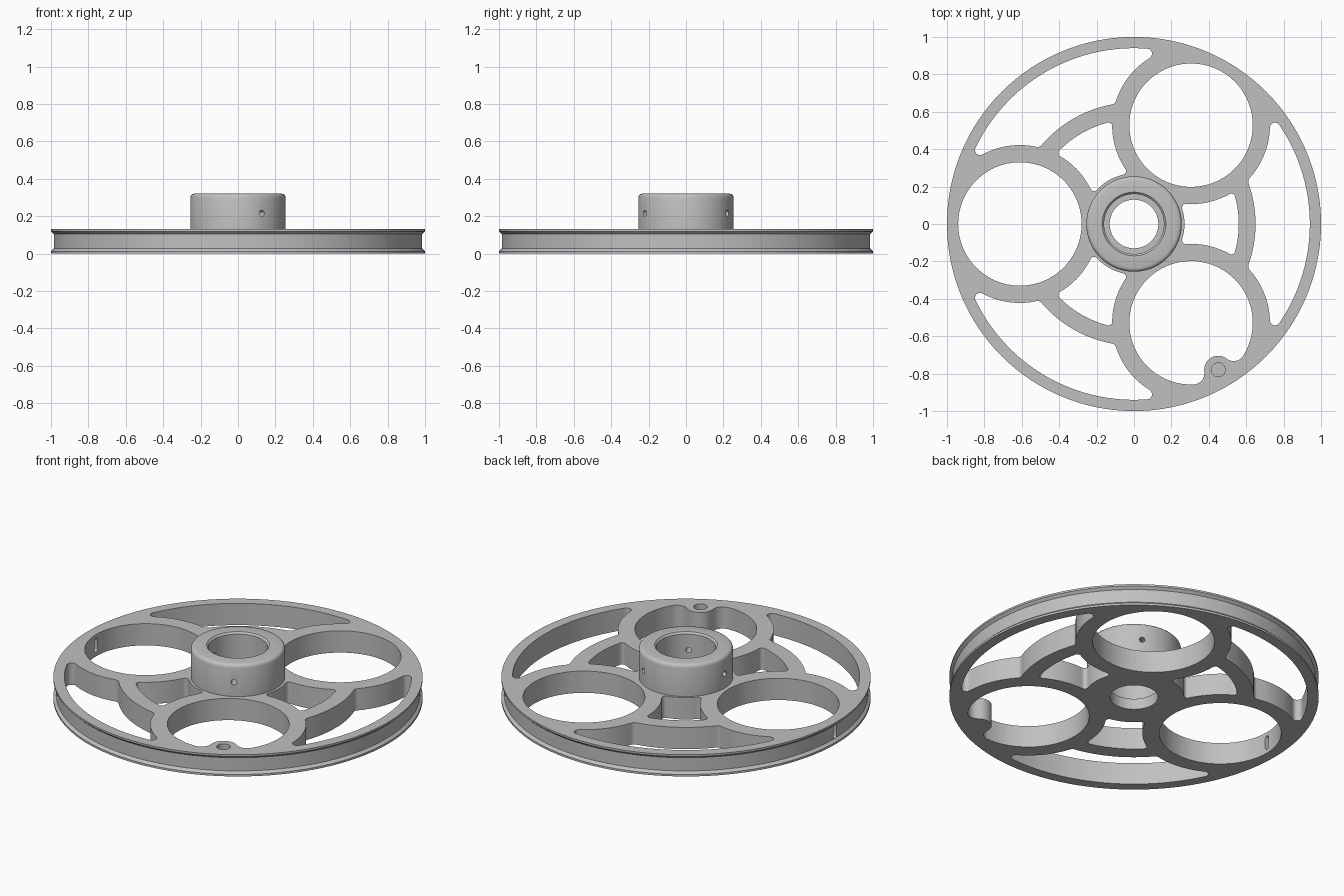
import bpy, bmesh, math
from math import cos, sin, pi, tau, radians
from mathutils import Vector, Matrix

cube = bpy.data.objects.get("Cube")
if cube:
    bpy.data.objects.remove(cube)

metal = bpy.data.materials.new("grey_metal")
metal.use_nodes = True
grey = (0.53, 0.53, 0.53, 1)
metal.diffuse_color = grey
metal.node_tree.nodes["Principled BSDF"].inputs["Base Color"].default_value = grey


def add_object(name, bm):
    bmesh.ops.recalc_face_normals(bm, faces=bm.faces)
    mesh = bpy.data.meshes.new(name)
    bm.to_mesh(mesh)
    bm.free()
    mesh.materials.append(metal)
    obj = bpy.data.objects.new(name, mesh)
    bpy.context.collection.objects.link(obj)
    return obj


def polar(r, degrees):
    return Vector((r * cos(radians(degrees)), r * sin(radians(degrees))))


def prism(bm, points, z0, z1, matrix=Matrix()):
    """Extrude a flat outline between two heights."""
    rings = [[bm.verts.new(matrix @ Vector((p[0], p[1], z))) for p in points]
             for z in (z0, z1)]
    n = len(points)
    for i in range(n):
        j = (i + 1) % n
        bm.faces.new((rings[0][i], rings[0][j], rings[1][j], rings[1][i]))
    bm.faces.new(rings[0][::-1])
    bm.faces.new(rings[1])


def arc(centre, r, a0, a1, turn):
    """Points along an arc; turn is 1 for anticlockwise, -1 for clockwise."""
    sweep = ((a1 - a0) * turn) % tau
    steps = max(4, math.ceil(sweep * max(r, 0.15) / 0.03))
    return [centre + Vector((cos(a0 + turn * sweep * k / steps),
                             sin(a0 + turn * sweep * k / steps))) * r
            for k in range(steps)]


def angle(v):
    return math.atan2(v.y, v.x)


def filleted_outline(circles, f):
    """Outline bounded by arcs (centre, radius, side), with rounded corners.
    side is 1 when the opening lies inside that circle, -1 when outside."""
    corners = []
    for i, (c1, r1, s1) in enumerate(circles):
        c2, r2, s2 = circles[(i + 1) % len(circles)]
        a, b = r1 - s1 * f, r2 - s2 * f
        d = (c2 - c1).length
        u = (c2 - c1) / d
        along = (a * a - b * b + d * d) / (2 * d)
        across = math.sqrt(a * a - along * along)
        left = Vector((-u.y, u.x)) * (across if s1 == s2 else -across)
        corners.append(c1 + u * along + left)
    points = []
    for i, (c, r, s) in enumerate(circles):
        before, after = corners[i - 1], corners[i]
        points += arc(c, r, angle(before - c), angle(after - c), s)
        c2, r2, s2 = circles[(i + 1) % len(circles)]
        points += arc(after, f, angle((after - c) * s),
                      angle((after - c2) * s2), 1)
    return points


# Turned body: grooved rim, flat web, hub and stepped bore
profile = [(0.13, 0), (1, 0), (1, 0.012), (0.985, 0.026), (0.985, 0.105),
           (1, 0.119), (1, 0.13), (0.255, 0.13), (0.255, 0.3),
           (0.252, 0.31), (0.245, 0.317), (0.235, 0.32), (0.17, 0.32),
           (0.16, 0.31), (0.16, 0.065), (0.13, 0.065)]
SEGMENTS = 160
bm = bmesh.new()
rings = [[bm.verts.new((r * cos(tau * k / SEGMENTS), r * sin(tau * k / SEGMENTS), z))
          for r, z in profile] for k in range(SEGMENTS)]
for k, ring in enumerate(rings):
    following = rings[(k + 1) % SEGMENTS]
    for i in range(len(profile)):
        j = (i + 1) % len(profile)
        bm.faces.new((ring[i], following[i], following[j], ring[j]))
wheel = add_object("pulley_wheel", bm)

# Openings in the web: round holes, rim crescents and inner windows
origin = Vector((0, 0))
HOLE_AT, HOLE_R, RING_R = 0.61, 0.33, 0.422
boss = polar(0.9, -60)
bm = bmesh.new()
for turn in (0, 120, 240):
    ring_a = (polar(HOLE_AT, turn + 60), RING_R, -1)
    ring_b = (polar(HOLE_AT, turn - 60), RING_R, -1)
    for outer, inner, fillet in ((0.94, 0.65, 0.027), (0.56, 0.27, 0.02)):
        outline = filleted_outline([(origin, outer, 1), ring_a,
                                    (origin, inner, -1), ring_b], fillet)
        prism(bm, outline, -0.1, 0.23)
    hole = polar(HOLE_AT, turn - 60)
    if turn == 0:
        # This hole wraps around the small boss on the rim
        outline = filleted_outline([(hole, HOLE_R, 1), (boss, 0.075, -1)], 0.06)
    else:
        outline = arc(hole, HOLE_R, 0, tau - 1e-6, 1)
    prism(bm, outline, -0.1, 0.23)
opening_cutter = add_object("opening_cutter", bm)

# Drilled details: set screw holes, blind boss hole and rim slot
bm = bmesh.new()
small_circle = [polar(0.016, 360 * k / 20) for k in range(20)]
for a in (-60, 60, 180):
    m = (Matrix.Translation((0, 0, 0.215)) @ Matrix.Rotation(radians(a), 4, 'Z')
         @ Matrix.Rotation(pi / 2, 4, 'Y'))
    prism(bm, small_circle, 0.1, 0.3, m)
prism(bm, [boss + polar(0.037, 360 * k / 32) for k in range(32)], 0.03, 0.2)
capsule = [polar(0.014, a) + Vector((0.028 if abs(a) <= 90 else -0.028, 0))
           for a in list(range(-90, 91, 18)) + list(range(91, 270, 18)) + [269]]
m = (Matrix.Translation((0, 0, 0.066)) @ Matrix.Rotation(pi, 4, 'Z')
     @ Matrix.Rotation(pi / 2, 4, 'Y'))
prism(bm, capsule, 0.9, 1.1, m)
drill_cutter = add_object("drill_cutter", bm)

# Cut the body, then discard the cutters
bpy.ops.object.select_all(action='DESELECT')
wheel.select_set(True)
bpy.context.view_layer.objects.active = wheel
for cutter in (opening_cutter, drill_cutter):
    cutter.hide_render = True
    mod = wheel.modifiers.new(cutter.name, 'BOOLEAN')
    mod.operation = 'DIFFERENCE'
    mod.solver = 'EXACT'
    mod.object = cutter
    bpy.ops.object.modifier_apply(modifier=mod.name)
    bpy.data.objects.remove(cutter)

bpy.ops.object.shade_smooth_by_angle(angle=radians(30))
